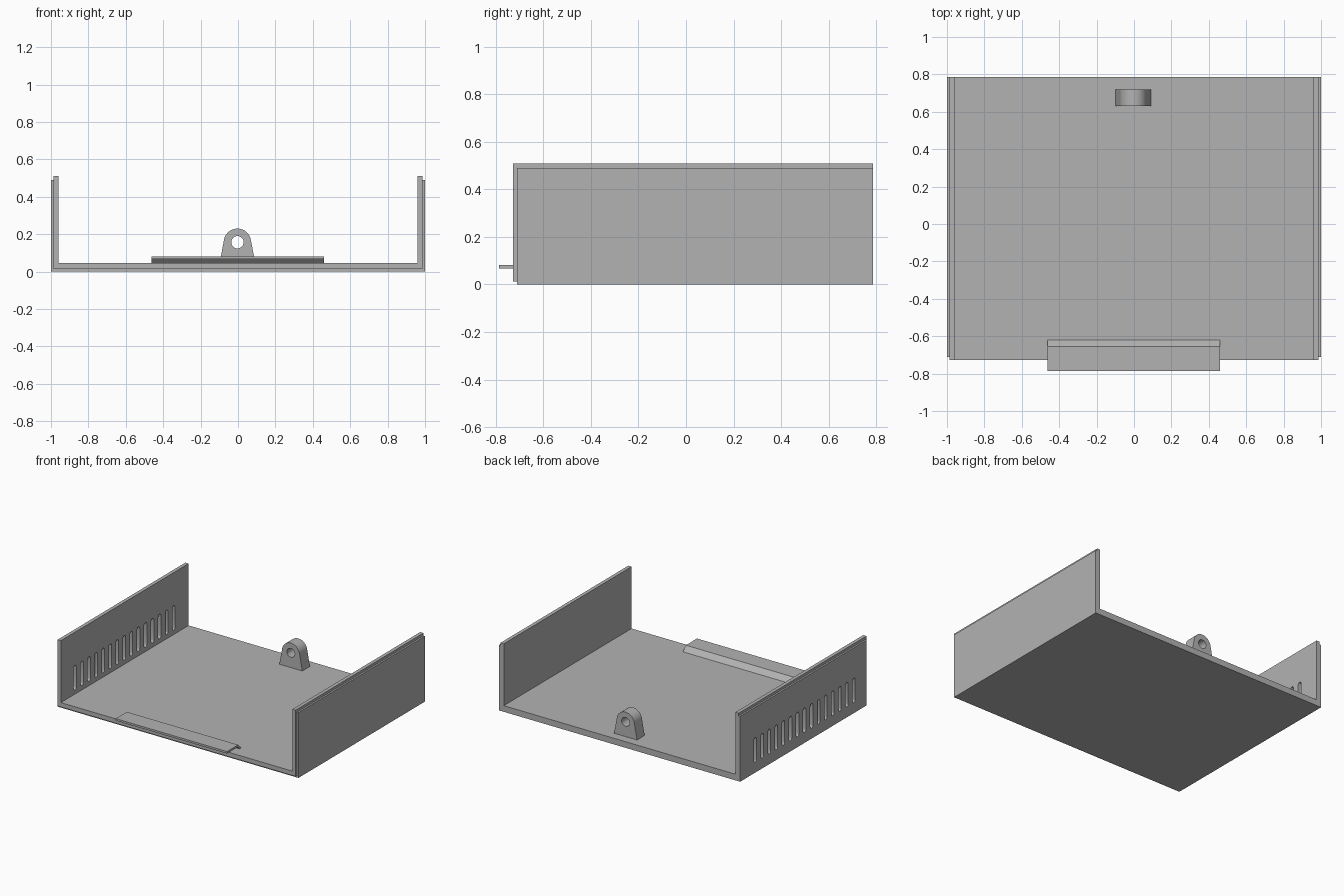
import bpy, bmesh, math

if "Cube" in bpy.data.objects:
    bpy.data.objects.remove(bpy.data.objects["Cube"])

grey = bpy.data.materials.new("plain grey")
grey.diffuse_color = (0.45, 0.45, 0.45, 1)
grey.use_nodes = True
grey.node_tree.nodes["Principled BSDF"].inputs["Base Color"].default_value = grey.diffuse_color


def prism(name, loops, axis, lo, hi):
    """Extrude closed outlines along x or y; outline points are (other axis, z)."""
    bm = bmesh.new()
    for pts in loops:
        rings = [[bm.verts.new((a, d, z) if axis == "y" else (d, a, z)) for a, z in pts]
                 for d in (lo, hi)]
        for ring in rings:
            bm.faces.new(ring)
        n = len(pts)
        for i in range(n):
            j = (i + 1) % n
            bm.faces.new((rings[0][i], rings[0][j], rings[1][j], rings[1][i]))
    bmesh.ops.recalc_face_normals(bm, faces=bm.faces)
    mesh = bpy.data.meshes.new(name)
    bm.to_mesh(mesh)
    bm.free()
    mesh.materials.append(grey)
    obj = bpy.data.objects.new(name, mesh)
    bpy.context.collection.objects.link(obj)
    return obj


def activate(obj):
    bpy.ops.object.select_all(action="DESELECT")
    obj.select_set(True)
    bpy.context.view_layer.objects.active = obj


def combine(obj, tool, operation):
    mod = obj.modifiers.new("combine", "BOOLEAN")
    mod.operation, mod.solver, mod.object = operation, "EXACT", tool
    activate(obj)
    bpy.ops.object.modifier_apply(modifier=mod.name)
    bpy.data.objects.remove(tool)


def arc(cx, cz, r, start, end, n):
    return [(cx + r * math.cos(start + (end - start) * i / n),
             cz + r * math.sin(start + (end - start) * i / n)) for i in range(n + 1)]


def mirrored(half):
    return half + [(-x, z) for x, z in reversed(half)]


FLOOR, BACK = 0.046, 0.787

# Tray: outer channel with stepped wall tops, plus the inner layer standing proud in front
inner = [(0.96, FLOOR), (0.96, 0.51), (0.987, 0.51)]
tray = prism("tray", [mirrored(inner + [(0.987, 0.49), (1, 0.49), (1, 0)])],
             "y", -0.712, BACK)
lip = prism("front_lip", [mirrored(inner + [(0.987, 0.013)])], "y", -0.727, BACK)
combine(tray, lip, "UNION")

# Row of rounded vent slots through the left wall
R = 0.016
slots = []
for i in range(15):
    y = -0.56 + i * 0.0835
    slots.append(arc(y, 0.262 - R, R, 0, math.pi, 8)
                 + arc(y, 0.078 + R, R, math.pi, 2 * math.pi, 8))
combine(tray, prism("slot_cutter", slots, "x", -1.1, -0.9), "DIFFERENCE")
activate(tray)
bpy.ops.object.shade_smooth_by_angle()

# Front tongue: flat sheet with a bent rear end landing on the floor
prism("front_tongue", [[(-0.787, 0.067), (-0.661, 0.067), (-0.64, FLOOR),
                        (-0.62, FLOOR), (-0.655, 0.082), (-0.787, 0.082)]],
      "x", -0.463, 0.46)

# Rear lug: tapered sides running tangent into a round top, with a bolt hole
cx, cz, r, half = -0.003, 0.157, 0.073, 0.095
drop = cz - FLOOR
tangent = math.acos(r / math.hypot(half, drop)) - math.atan2(drop, half)
lug = prism("rear_lug", [[(cx + half, FLOOR)]
                         + arc(cx, cz, r, tangent, math.pi - tangent, 32)
                         + [(cx - half, FLOOR)]], "y", 0.63, 0.72)
hole = prism("hole_cutter", [arc(cx, cz, 0.033, 0, 2 * math.pi, 32)[:-1]], "y", 0.5, 0.8)
combine(lug, hole, "DIFFERENCE")
activate(lug)
bpy.ops.object.shade_smooth_by_angle()
